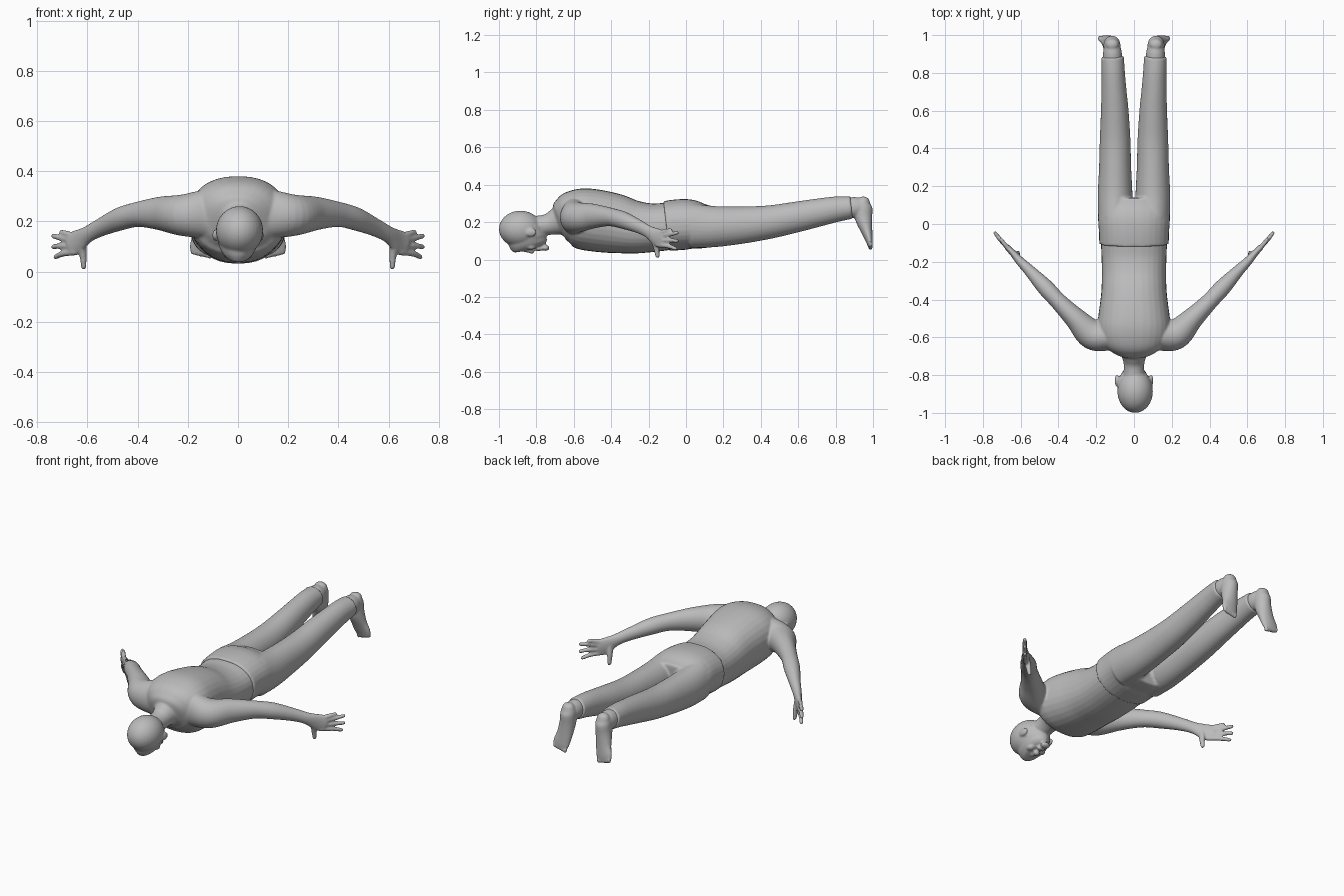
import bpy, bmesh, math
from mathutils import Vector, Matrix

default = bpy.data.objects.get("Cube")
if default:
    bpy.data.objects.remove(default, do_unlink=True)

grey = bpy.data.materials.new("plain grey")
grey.use_nodes = True
grey.diffuse_color = (.5, .5, .5, 1)
grey.node_tree.nodes["Principled BSDF"].inputs["Base Color"].default_value = (.5, .5, .5, 1)

UP, BACK = Vector((0, 0, 1)), Vector((0, 1, 0))
STEPS, SIDES = 6, 32


def smooth_rows(rows):
    """Catmull-Rom interpolation of cross-section rows."""
    rows = [Vector(r) for r in rows]
    out = []
    for i in range(len(rows) - 1):
        b, c = rows[i], rows[i + 1]
        a = rows[i - 1] if i else b * 2 - c
        d = rows[i + 2] if i + 2 < len(rows) else c * 2 - b
        for k in range(STEPS):
            t = k / STEPS
            out.append((b * 2 + (c - a) * t + (a * 2 - b * 5 + c * 4 - d) * t ** 2
                        + (b * 3 - a - c * 3 + d) * t ** 3) / 2)
    return out + [rows[-1]]


def loft(bm, rows, up=UP, power=2, dome=.5, flip=1):
    """Rows are x, y, z, half width, half depth; the ends are domed."""
    rows = smooth_rows(rows)
    pos = [Vector((r[0] * flip, r[1], r[2])) for r in rows]
    last = len(rows) - 1
    rings = []

    def ring(p, tangent, w, h):
        side = tangent.cross(up).normalized()
        top = side.cross(tangent).normalized()
        vs = []
        for k in range(SIDES):
            a = math.tau * k / SIDES
            c, s = math.cos(a), math.sin(a)
            c = math.copysign(abs(c) ** (2 / power), c)
            s = math.copysign(abs(s) ** (2 / power), s)
            vs.append(bm.verts.new(p + side * w * c + top * h * s))
        rings.append(vs)

    for i, r in enumerate(rows):
        tan = (pos[min(i + 1, last)] - pos[max(i - 1, 0)]).normalized()
        w, h = r[3], r[4]
        bulge = tan * dome * min(w, h)
        if i == 0:
            ring(pos[i] - bulge, tan, w * .3, h * .3)
            ring(pos[i] - bulge * .66, tan, w * .75, h * .75)
        ring(pos[i], tan, w, h)
        if i == last:
            ring(pos[i] + bulge * .66, tan, w * .75, h * .75)
            ring(pos[i] + bulge, tan, w * .3, h * .3)
    for a, b in zip(rings, rings[1:]):
        for k in range(SIDES):
            n = (k + 1) % SIDES
            bm.faces.new((a[k], a[n], b[n], b[k]))
    bm.faces.new(rings[0][::-1])
    bm.faces.new(rings[-1])


def ball(bm, centre, size):
    bmesh.ops.create_uvsphere(bm, u_segments=32, v_segments=20, radius=1,
                              matrix=Matrix.Translation(centre) @ Matrix.Diagonal((*size, 1)))


def spans(rows, x=0):
    """Turn y, top, bottom, half width into loft rows."""
    return [(x, y, (t + b) / 2, w, (t - b) / 2) for y, t, b, w in rows]


def finish(bm, name, voxel, smoothing):
    bmesh.ops.recalc_face_normals(bm, faces=bm.faces)
    mesh = bpy.data.meshes.new(name)
    bm.to_mesh(mesh)
    bm.free()
    obj = bpy.data.objects.new(name, mesh)
    bpy.context.collection.objects.link(obj)
    mesh.materials.append(grey)
    mesh.polygons.foreach_set("use_smooth", [True] * len(mesh.polygons))
    blend = obj.modifiers.new("blend", "REMESH")
    blend.mode = "VOXEL"
    blend.voxel_size = voxel
    blend.use_smooth_shade = True
    relax = obj.modifiers.new("relax", "SMOOTH")
    relax.factor = .5
    relax.iterations = smoothing


# Torso and neck
body = bmesh.new()
loft(body, spans([(-.69, .28, .13, .07), (-.665, .325, .10, .13), (-.62, .365, .075, .18),
                  (-.56, .381, .055, .195), (-.48, .374, .042, .188), (-.38, .352, .033, .175),
                  (-.28, .317, .031, .17), (-.18, .3, .04, .172), (-.08, .306, .053, .176)]),
     power=2.3, dome=.1)
loft(body, [(0, -.84, .17, .06, .06), (0, -.75, .185, .054, .056), (0, -.7, .2, .066, .07),
            (0, -.64, .22, .1, .1)])

# Skull, face and features
ball(body, (.006, -.885, .163), (.094, .115, .098))
loft(body, [(0, -.85, .18, .085, .09), (0, -.85, .12, .08, .105),
            (0, -.84, .08, .064, .1), (0, -.835, .062, .046, .09)], up=BACK, dome=.15)
ball(body, (0, -.9, .065), (.05, .02, .02))
ball(body, (0, -.84, .05), (.013, .035, .014))
ball(body, (0, -.825, .046), (.019, .014, .016))
ball(body, (0, -.787, .056), (.026, .017, .012))
ball(body, (0, -.752, .062), (.028, .022, .016))
for s in (-1, 1):
    ball(body, (s * .036, -.83, .066), (.022, .025, .014))
    ball(body, (s * .09, -.83, .145), (.012, .032, .022))

# Arms, palms, fingers and thumbs
arm = [(.12, -.6, .23, .07, .1), (.22, -.585, .225, .08, .083), (.31, -.5, .232, .058, .067),
       (.4, -.41, .228, .045, .05), (.47, -.335, .21, .044, .046), (.55, -.25, .175, .031, .036),
       (.6, -.2, .148, .024, .034), (.64, -.155, .12, .018, .048), (.672, -.122, .108, .015, .046)]
fingers = [(.66, .14, .71, .158), (.672, .122, .742, .142),
           (.674, .1, .742, .099), (.666, .078, .734, .058)]


def hand_y(x):
    return -.22 + (x - .58) * 1.07


for s in (-1, 1):
    loft(body, arm, flip=s)
    for x, z, tx, tz in fingers:
        mid = (x + tx) / 2
        loft(body, [(x - .02, hand_y(x - .02), z, .013, .013),
                    (mid, hand_y(mid), (z + tz) / 2 + .003, .012, .012),
                    (tx - .006, hand_y(tx), tz, .01, .01)], flip=s, dome=.9)
    loft(body, [(.625, -.17, .115, .02, .022), (.618, -.16, .07, .015, .017),
                (.615, -.152, .016, .01, .011)], up=BACK, flip=s, dome=.8)
finish(body, "body", .006, 4)

# Trousers: hips and both legs, ending in cuffs
trousers = bmesh.new()
loft(trousers, spans([(-.105, .313, .045, .184), (-.04, .322, .05, .186), (.02, .321, .054, .19),
                      (.08, .3, .058, .191), (.13, .286, .064, .19)]), power=2.3, dome=.04)
leg = spans([(.03, .3, .062, .09), (.15, .286, .066, .092), (.3, .284, .085, .085),
             (.45, .29, .112, .081), (.6, .311, .148, .073), (.7, .325, .174, .067),
             (.8, .337, .2, .062), (.885, .339, .218, .06)], .1)
for s in (-1, 1):
    loft(trousers, [(x + max(0, y - .55) * .04, y, z, w, h) for x, y, z, w, h in leg],
         flip=s, dome=.05)
finish(trousers, "trousers", .007, 3)

# Feet, toes pointing down
for s, name in ((1, "left_foot"), (-1, "right_foot")):
    foot = bmesh.new()
    loft(foot, [(.113, .85, .278, .05, .052), (.114, .9, .278, .05, .056),
                (.115, .93, .278, .046, .052)], flip=s)
    loft(foot, [(.116, .952, .318, .034, .03), (.116, .946, .28, .044, .05),
                (.12, .95, .22, .045, .046), (.13, .967, .15, .047, .03),
                (.143, .98, .1, .05, .019), (.147, .985, .07, .042, .012)],
         up=BACK, flip=s, dome=.6)
    for k in range(5):
        ball(foot, (s * (.113 + k * .017), .986, .068 + .004 * k), (.012 - .001 * k, .012, .017))
    finish(foot, name, .006, 3)
